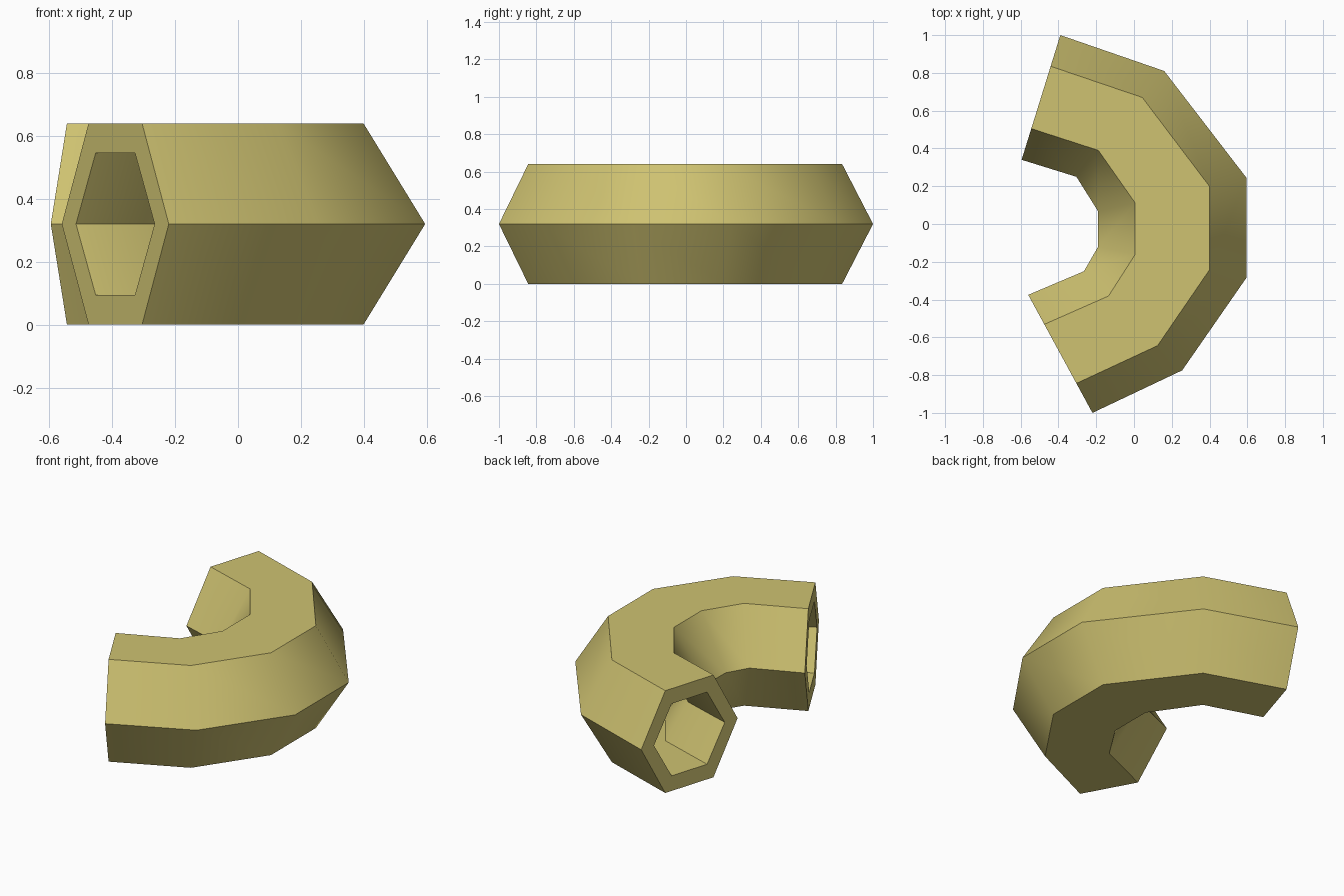
import bpy
import bmesh
import math
from mathutils import Vector

if "Cube" in bpy.data.objects:
    bpy.data.objects.remove(bpy.data.objects["Cube"])

HALF_HEIGHT = 0.32

# Bend of the tube: outer and inner edge of each station, back end to front end
stations = [
    ((-0.39, 1.0), (-0.595, 0.34)),
    ((0.16, 0.81), (-0.305, 0.25)),
    ((0.595, 0.245), (-0.19, 0.067)),
    ((0.595, -0.285), (-0.19, -0.12)),
    ((0.255, -0.775), (-0.265, -0.25)),
    ((-0.22, -1.0), (-0.56, -0.375)),
]

# Hexagonal section as (across, up), each from -1 to 1
hexagon = [(1, 0), (0.5, 1), (-0.5, 1), (-1, 0), (-0.5, -1), (0.5, -1)]


def add_ring(bm, outer, inner, wide, tall):
    a, b = Vector(outer), Vector(inner)
    centre, reach = (a + b) / 2, (a - b) / 2
    ring = []
    for across, up in hexagon:
        p = centre + reach * across * wide
        ring.append(bm.verts.new((p.x, p.y, HALF_HEIGHT * (1 + up * tall))))
    return ring


def bridge(bm, first, second):
    n = len(first)
    for i in range(n):
        j = (i + 1) % n
        bm.faces.new((first[i], first[j], second[j], second[i]))


# Hollow bent tube: outer skin, bore and two end rims
bm = bmesh.new()
skin = [add_ring(bm, a, b, 1, 1) for a, b in stations]
bore = [add_ring(bm, a, b, 0.735, 0.705) for a, b in stations]
for rings in (skin, bore):
    for first, second in zip(rings, rings[1:]):
        bridge(bm, first, second)
for end in (0, -1):
    bridge(bm, skin[end], bore[end])
bmesh.ops.recalc_face_normals(bm, faces=bm.faces)

mesh = bpy.data.meshes.new("pasta_tube")
bm.to_mesh(mesh)
bm.free()
tube = bpy.data.objects.new("pasta_tube", mesh)
bpy.context.collection.objects.link(tube)

# Pale yellow dough
colour = (0.62, 0.54, 0.165, 1)
dough = bpy.data.materials.new("pale_yellow")
dough.use_nodes = True
dough.diffuse_color = colour
shader = next(n for n in dough.node_tree.nodes if n.type == 'BSDF_PRINCIPLED')
shader.inputs["Base Color"].default_value = colour
mesh.materials.append(dough)

# Smooth along the bend, crisp along the six edges
bpy.ops.object.select_all(action='DESELECT')
tube.select_set(True)
bpy.context.view_layer.objects.active = tube
bpy.ops.object.shade_smooth_by_angle(angle=math.radians(45))
